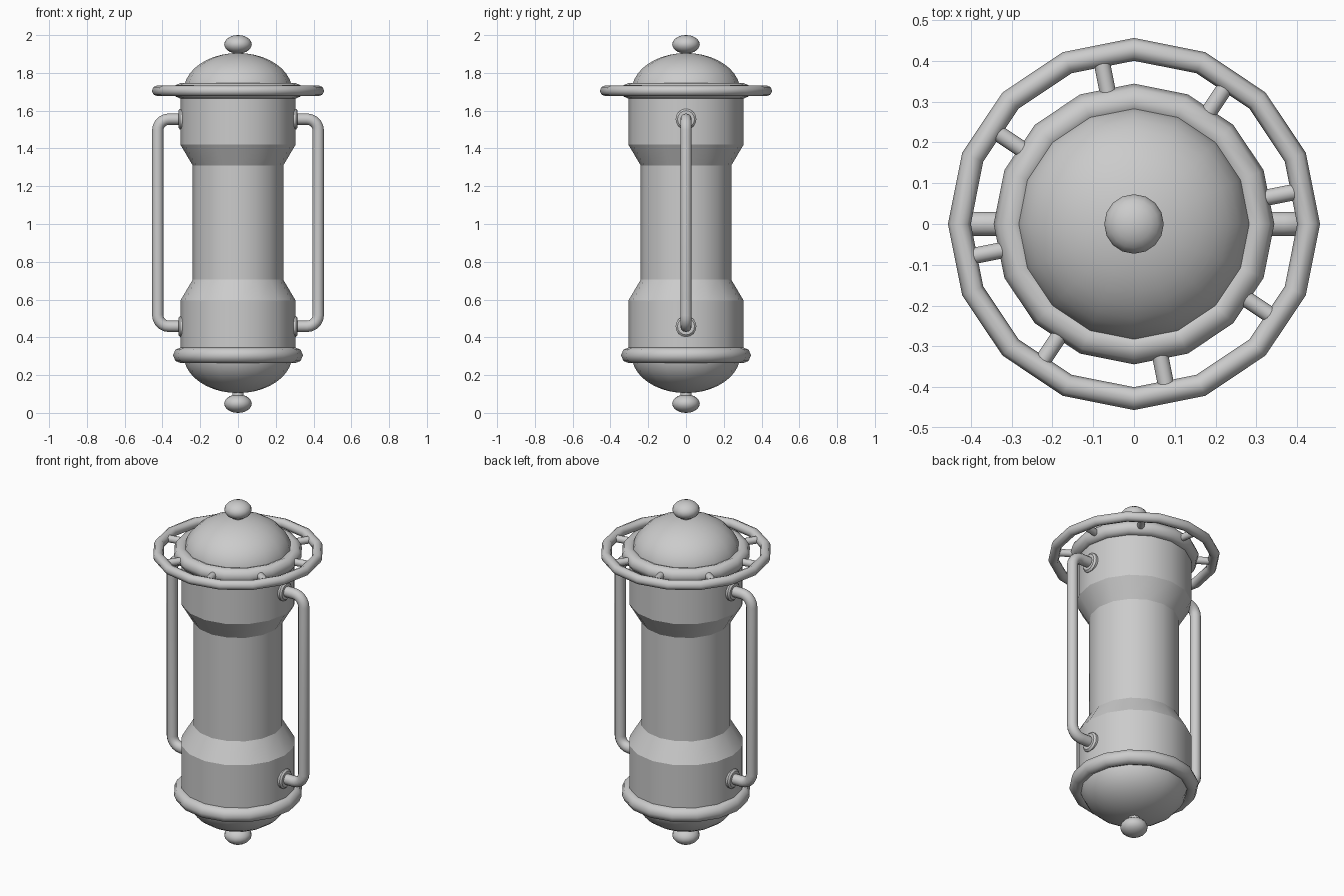
import bpy, bmesh
from math import sin, cos, pi, radians
from mathutils import Matrix, Vector

cube = bpy.data.objects.get("Cube")
if cube:
    bpy.data.objects.remove(cube, do_unlink=True)

SIDES = 16
COLLAR_LOW, COLLAR_TOP = 0.305, 1.705

metal = bpy.data.materials.new("grey_metal")
metal.use_nodes = True
GREY = (0.6, 0.6, 0.6, 1)
metal.diffuse_color = GREY
metal.node_tree.nodes["Principled BSDF"].inputs["Base Color"].default_value = GREY


def finish(obj, angle):
    """Assign the material and shade smooth below the given edge angle."""
    obj.data.materials.clear()
    obj.data.materials.append(metal)
    bpy.ops.object.select_all(action="DESELECT")
    obj.select_set(True)
    bpy.context.view_layer.objects.active = obj
    bpy.ops.object.shade_smooth_by_angle(angle=radians(angle))
    return obj


def lathe(name, profile, angle=30, matrix=Matrix(), closed=False, sides=SIDES):
    """Spin a (radius, height) profile around z, then place it."""
    bm = bmesh.new()
    rings = []
    for r, z in profile:
        if r < 1e-5:
            rings.append([bm.verts.new((0, 0, z))] * sides)
        else:
            rings.append([bm.verts.new((r * cos(2 * pi * i / sides),
                                        r * sin(2 * pi * i / sides), z))
                          for i in range(sides)])
    pairs = list(zip(rings, rings[1:]))
    if closed:
        pairs.append((rings[-1], rings[0]))
    for a, b in pairs:
        for i in range(sides):
            j = (i + 1) % sides
            bm.faces.new(list(dict.fromkeys((a[i], a[j], b[j], b[i]))))
    bmesh.ops.recalc_face_normals(bm, faces=bm.faces)
    bm.transform(matrix)
    mesh = bpy.data.meshes.new(name)
    bm.to_mesh(mesh)
    bm.free()
    obj = bpy.data.objects.new(name, mesh)
    bpy.context.collection.objects.link(obj)
    return finish(obj, angle)


def ring(name, major, minor, z):
    section = [(major + minor * cos(pi * k / 4), z + minor * sin(pi * k / 4))
               for k in range(8)]
    return lathe(name, section, 180, closed=True)


def ellipsoid(name, radius, half_height, z, start=-90, end=90, steps=10):
    arc = [radians(start + (end - start) * k / steps) for k in range(steps + 1)]
    return lathe(name, [(radius * cos(t), z + half_height * sin(t)) for t in arc], 60)


def rod(name, radius, start, end):
    start, end = Vector(start), Vector(end)
    axis = end - start
    place = Matrix.Translation(start) @ axis.to_track_quat("Z", "Y").to_matrix().to_4x4()
    length = axis.length
    return lathe(name, [(0, 0), (radius, 0), (radius, length), (0, length)],
                 50, place, sides=12)


# Waisted body
lathe("body", [(0, 0.30), (0.305, 0.30), (0.305, 0.595), (0.24, 0.705),
               (0.24, 1.31), (0.305, 1.42), (0.305, 1.70), (0, 1.70)])

# Domed ends, collars and knobs
ellipsoid("top_dome", 0.287, 0.2, COLLAR_TOP, 0, 90)
ellipsoid("bottom_dome", 0.287, 0.2, COLLAR_LOW, -90, 0)
ring("top_collar", 0.302, 0.042, COLLAR_TOP)
ring("bottom_collar", 0.302, 0.042, COLLAR_LOW)
ellipsoid("top_knob", 0.073, 0.049, 1.951)
ellipsoid("bottom_knob", 0.073, 0.049, 0.049)
rod("top_knob_neck", 0.03, (0, 0, 1.88), (0, 0, 1.93))
rod("bottom_knob_neck", 0.03, (0, 0, 0.07), (0, 0, 0.12))

# Outer ring with eight spokes
ring("outer_ring", 0.428, 0.028, COLLAR_TOP)
for k in range(8):
    t = radians(11.25 + 45 * k)
    rod(f"spoke_{k + 1}", 0.02, (0.29 * cos(t), 0.29 * sin(t), COLLAR_TOP),
        (0.425 * cos(t), 0.425 * sin(t), COLLAR_TOP))


def handle(name, side):
    """Bracket-shaped tube with rounded corners."""
    low, high, reach, bend = 0.458, 1.555, 0.425, 0.06
    path = [(0.27, low)]
    for z, first in ((low + bend, -90), (high - bend, 0)):
        for k in range(6):
            t = radians(first + 18 * k)
            path.append((reach - bend + bend * cos(t), z + bend * sin(t)))
    path.append((0.27, high))
    curve = bpy.data.curves.new(name, "CURVE")
    curve.dimensions = "3D"
    curve.bevel_depth = 0.03
    curve.bevel_resolution = 4
    curve.use_fill_caps = True
    spline = curve.splines.new("POLY")
    spline.points.add(len(path) - 1)
    for point, (x, z) in zip(spline.points, path):
        point.co = (side * x, 0, z, 1)
    obj = bpy.data.objects.new(name, curve)
    bpy.context.collection.objects.link(obj)
    bpy.ops.object.select_all(action="DESELECT")
    obj.select_set(True)
    bpy.context.view_layer.objects.active = obj
    bpy.ops.object.convert(target="MESH")
    finish(bpy.context.object, 50)
    # Mounting flanges on the body
    for label, z in (("lower", low), ("upper", high)):
        place = Matrix.Translation((side * 0.28, 0, z)) @ Matrix.Rotation(side * pi / 2, 4, "Y")
        lathe(f"{name}_{label}_flange",
              [(0, 0), (0.055, 0), (0.055, 0.027), (0.045, 0.036), (0, 0.036)], 30, place)


handle("left_handle", 1)
handle("right_handle", -1)
